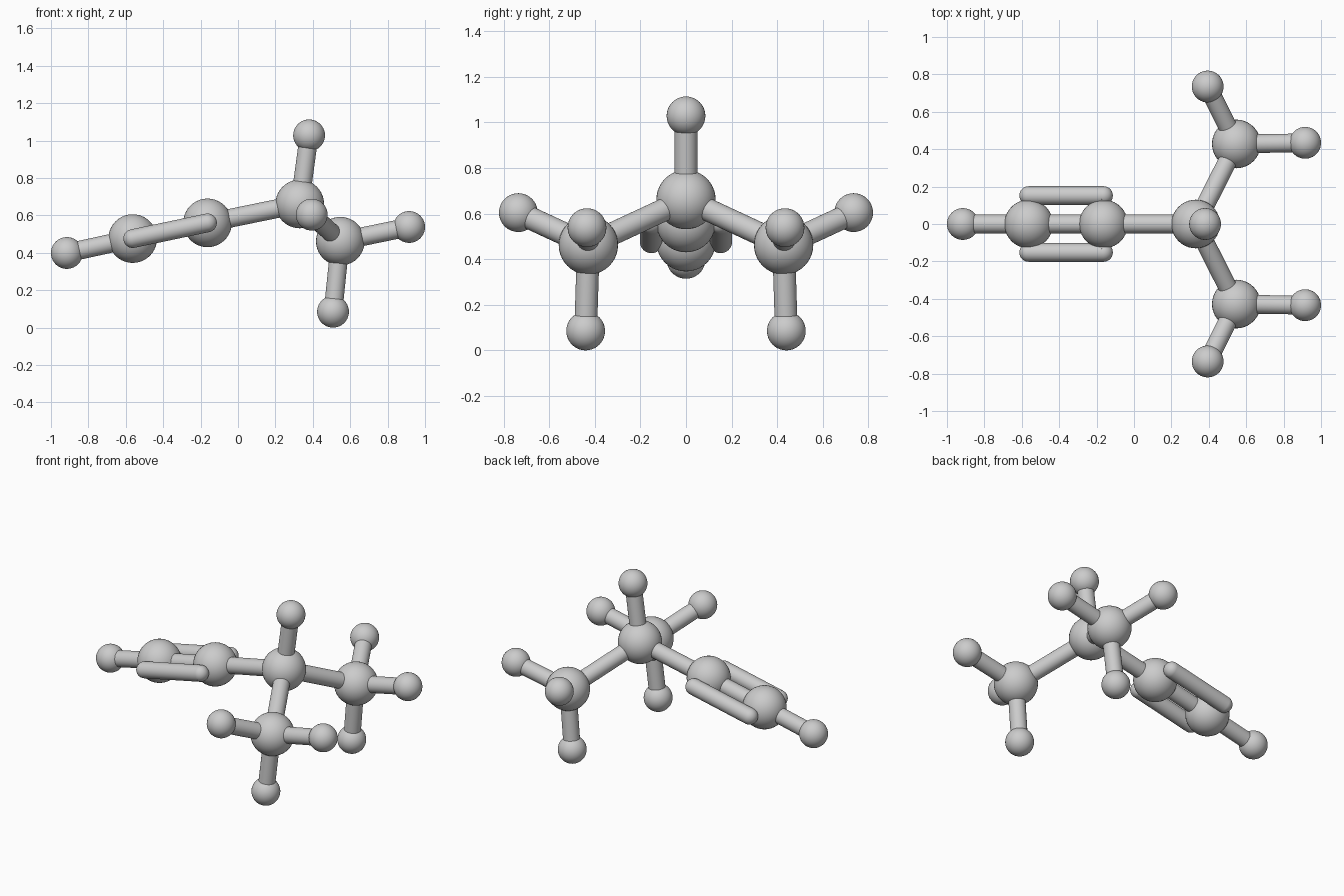
import bpy
from mathutils import Vector

if "Cube" in bpy.data.objects:
    bpy.data.objects.remove(bpy.data.objects["Cube"])

R_CARBON, R_HYDROGEN, R_BOND = 0.13, 0.085, 0.05


def ball(name, pos, radius, segments=40):
    bpy.ops.mesh.primitive_uv_sphere_add(segments=segments, ring_count=segments // 2,
                                         radius=radius, location=pos)
    obj = bpy.context.object
    obj.name = name
    bpy.ops.object.shade_smooth()
    return obj


def rod(name, a, b):
    a, b = Vector(a), Vector(b)
    bpy.ops.mesh.primitive_cylinder_add(vertices=32, radius=R_BOND, depth=(b - a).length,
                                        location=(a + b) / 2)
    obj = bpy.context.object
    obj.name = name
    obj.rotation_euler = (b - a).to_track_quat('Z', 'Y').to_euler()
    bpy.ops.object.shade_smooth_by_angle()
    return obj


def carbon(name, pos):
    ball(name + "_carbon", pos, R_CARBON)


def hydrogen(name, pos, parent_pos):
    ball(name + "_hydrogen", pos, R_HYDROGEN)
    rod(name + "_hydrogen_bond", parent_pos, pos)


# Carbon chain
end = (-0.563, 0, 0.476)
inner = (-0.163, 0, 0.560)
centre = (0.330, 0, 0.661)
carbon("end", end)
carbon("inner", inner)
carbon("centre", centre)
rod("chain_bond", inner, centre)
hydrogen("end", (-0.915, 0, 0.399), end)
hydrogen("top", (0.380, 0, 1.028), centre)

# Triple bond: middle rod plus two round-ended side rods
rod("triple_bond_middle", end, inner)
for side, s in (("front", -1), ("back", 1)):
    offset = Vector((0, s * 0.152, 0))
    a, b = Vector(end) + offset, Vector(inner) + offset
    rod("triple_bond_" + side, a, b)
    ball("triple_bond_cap_a_" + side, a, R_BOND, 32)
    ball("triple_bond_cap_b_" + side, b, R_BOND, 32)

# Two mirrored branches, each with three hydrogens
for side, s in (("front", -1), ("back", 1)):
    branch = (0.547, s * 0.428, 0.462)
    carbon(side + "_branch", branch)
    rod(side + "_branch_bond", centre, branch)
    hydrogen(side + "_outward", (0.915, s * 0.434, 0.538), branch)
    hydrogen(side + "_lower", (0.508, s * 0.440, 0.085), branch)
    hydrogen(side + "_side", (0.394, s * 0.735, 0.604), branch)
